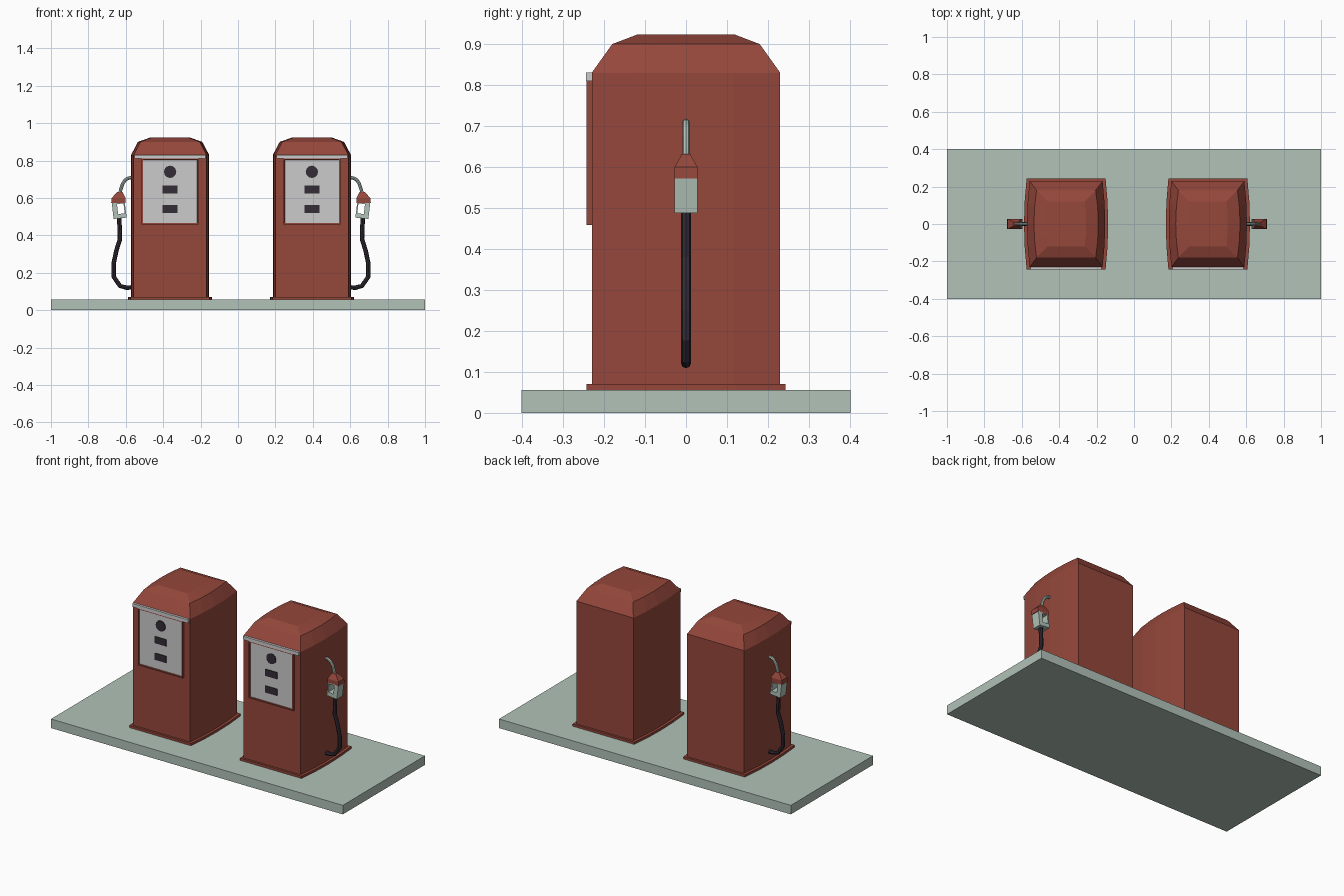
import bpy, bmesh, math
from mathutils import Vector

if "Cube" in bpy.data.objects:
    bpy.data.objects.remove(bpy.data.objects["Cube"])


def material(name, rgb):
    m = bpy.data.materials.new(name)
    m.diffuse_color = (*rgb, 1)
    m.use_nodes = True
    m.node_tree.nodes["Principled BSDF"].inputs["Base Color"].default_value = m.diffuse_color
    return m


RED = material("pump red", (0.30, 0.063, 0.044))
GREEN = material("pale green", (0.44, 0.54, 0.48))
SILVER = material("light grey", (0.60, 0.60, 0.60))
DARK = material("dark rubber", (0.034, 0.025, 0.037))


def finish(bm, name, *mats):
    bmesh.ops.recalc_face_normals(bm, faces=bm.faces[:])
    me = bpy.data.meshes.new(name)
    bm.to_mesh(me)
    bm.free()
    for m in mats:
        me.materials.append(m)
    ob = bpy.data.objects.new(name, me)
    bpy.context.collection.objects.link(ob)
    return ob


def loft(name, rings, mat, closed=False):
    """Skin a list of equal-length rings; cap the ends unless closed."""
    bm = bmesh.new()
    vr = [[bm.verts.new(p) for p in r] for r in rings]
    n = len(vr[0])
    for a, b in zip(vr, vr[1:] + (vr[:1] if closed else [])):
        for i in range(n):
            bm.faces.new((a[i], a[(i + 1) % n], b[(i + 1) % n], b[i]))
    if not closed:
        bm.faces.new(vr[0])
        bm.faces.new(vr[-1])
    return finish(bm, name, mat)


def rect(x0, x1, y0, y1, z):
    return [(x0, y0, z), (x1, y0, z), (x1, y1, z), (x0, y1, z)]


def box(name, x0, x1, y0, y1, z0, z1, mat):
    return loft(name, [rect(x0, x1, y0, y1, z0), rect(x0, x1, y0, y1, z1)], mat)


def plan(cx, hx, hy, z, bulge=0.014):
    """Pump plan: flat front and back, gently bowed sides (hx at the middle)."""
    side = [(hx - bulge * t * t, hy * t, z) for t in (-1, -0.5, 0, 0.5, 1)]
    pts = side + [(-x, y, z) for x, y, z in reversed(side)]
    return [(cx + x, y, z) for x, y, z in pts]


def tube(name, cx, s, path, r, mat, sides=8):
    """Sweep a round section along an x-z path, mirrored by s."""
    pts = [Vector((cx + s * x, 0, z)) for x, z in path]
    rings = []
    for i, p in enumerate(pts):
        t = (pts[min(i + 1, len(pts) - 1)] - pts[max(i - 1, 0)]).normalized()
        side = Vector((t.z, 0, -t.x))
        rings.append([p + side * r * math.cos(a) + Vector((0, r * math.sin(a), 0))
                      for a in [2 * math.pi * k / sides for k in range(sides)]])
    loft(name, rings, mat)


def display(name, cx):
    """Red frame with a recessed grey panel."""
    ob = box(name, cx - 0.153, cx + 0.153, -0.243, -0.225, 0.458, 0.812, RED)
    bm = bmesh.new()
    bm.from_mesh(ob.data)
    bm.faces.ensure_lookup_table()
    f = min(bm.faces, key=lambda f: f.normal.y)
    bmesh.ops.inset_region(bm, faces=[f], thickness=0.010)
    bmesh.ops.inset_region(bm, faces=[f], thickness=0.002, depth=-0.006)
    f.material_index = 1
    bm.to_mesh(ob.data)
    bm.free()
    ob.data.materials.append(SILVER)


def pump(side, cx, s):
    # foot, body and domed top
    loft(side + "_foot", [plan(cx, 0.225, 0.243, z) for z in (0.05, 0.07)], RED)
    loft(side + "_body", [plan(cx, 0.209, 0.23, 0.06), plan(cx, 0.209, 0.23, 0.83),
                          plan(cx, 0.172, 0.18, 0.90), plan(cx, 0.107, 0.12, 0.923, 0.008)], RED)
    # front display, header strip, dial and windows
    display(side + "_display", cx)
    box(side + "_header", cx - 0.19, cx + 0.19, -0.244, -0.225, 0.81, 0.831, SILVER)
    dial = [2 * math.pi * k / 12 for k in range(12)]
    loft(side + "_dial", [[(cx + 0.033 * math.cos(a), y, 0.74 + 0.033 * math.sin(a)) for a in dial]
                          for y in (-0.241, -0.235)], DARK)
    for i, z in enumerate((0.645, 0.542)):
        box(f"{side}_window_{i}", cx - 0.04, cx + 0.04, -0.241, -0.235, z - 0.021, z + 0.021, DARK)
    # spout, nozzle cap, looped handle and hose
    tube(side + "_spout", cx, s, [(0.195, 0.709), (0.222, 0.707), (0.240, 0.697),
                                  (0.254, 0.675), (0.264, 0.645), (0.27, 0.615)], 0.009, GREEN)
    cap = [(0.240, 0.315, 0.028, 0.572), (0.238, 0.313, 0.028, 0.60), (0.255, 0.282, 0.010, 0.632)]
    loft(side + "_nozzle_cap", [[(cx + s * x, y, z) for x, y, z in rect(a, b, -h, h, c)]
                                for a, b, h, c in cap], RED)
    outer = [(0.243, 0.578), (0.312, 0.574), (0.302, 0.488), (0.232, 0.495)]
    inner = [(0.249, 0.571), (0.284, 0.568), (0.278, 0.514), (0.243, 0.518)]
    loft(side + "_handle", [[(cx + s * p[0], y, p[1]) for p, y in
                             ((o, -0.028), (o, 0.028), (i, 0.028), (i, -0.028))]
                            for o, i in zip(outer, inner)], GREEN, closed=True)
    tube(side + "_hose", cx, s, [(0.272, 0.50), (0.268, 0.38), (0.287, 0.32), (0.302, 0.25), (0.302, 0.18),
                                 (0.268, 0.13), (0.235, 0.121), (0.195, 0.122)], 0.012, DARK)


# island slab
box("island", -1, 1, -0.402, 0.402, 0, 0.056, GREEN)
pump("left", -0.363, -1)
pump("right", 0.395, 1)
